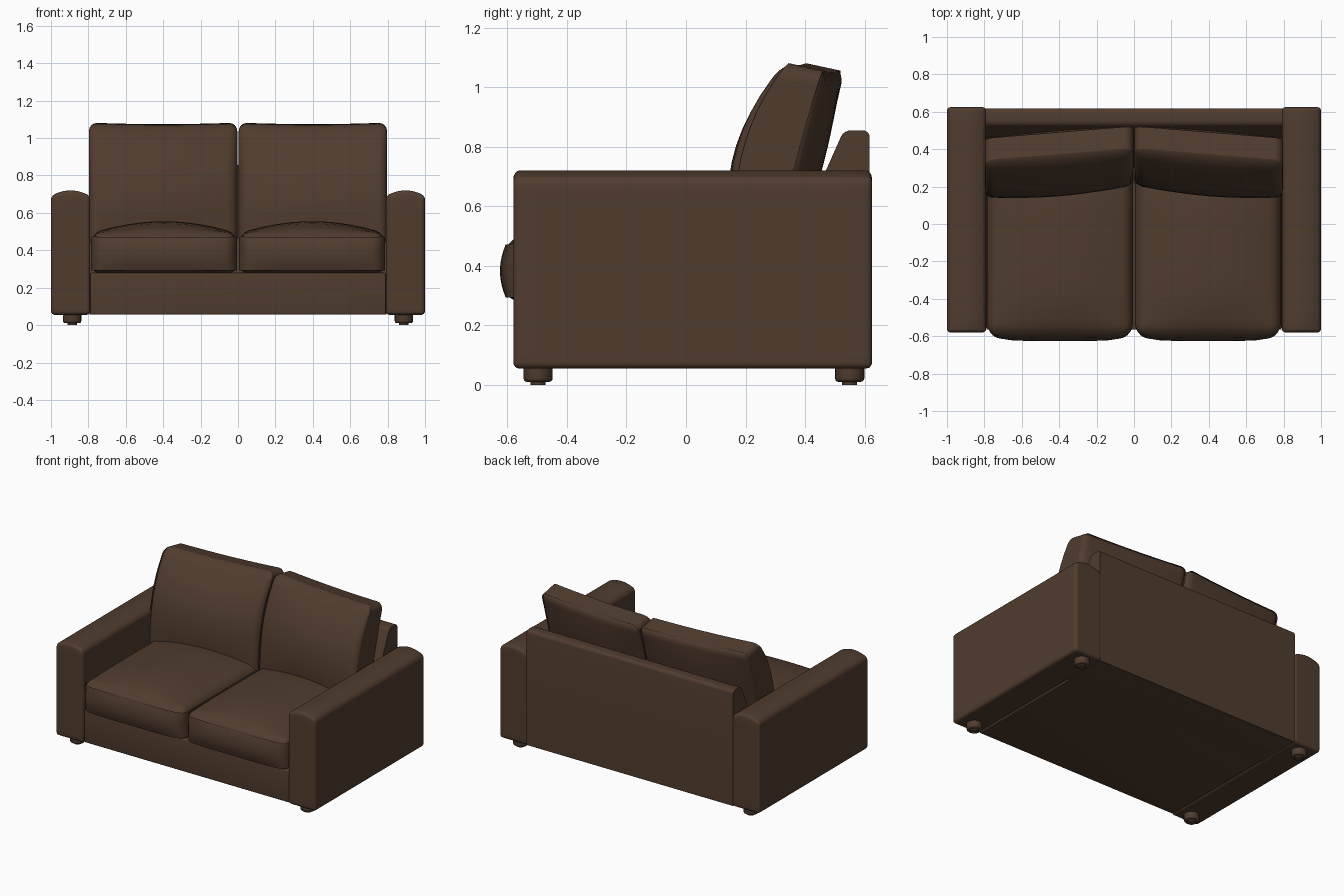
import bpy, bmesh
from mathutils import Vector

cube = bpy.data.objects.get("Cube")
if cube:
    bpy.data.objects.remove(cube, do_unlink=True)

BROWN = (0.080, 0.045, 0.027, 1.0)
leather = bpy.data.materials.new("brown leather")
leather.use_nodes = True
leather.diffuse_color = BROWN
shader = leather.node_tree.nodes["Principled BSDF"]
shader.inputs["Base Color"].default_value = BROWN
shader.inputs["Roughness"].default_value = 0.6


def finish(bm, name, angle=0.6):
    """Turn a bmesh into a smooth shaded leather object."""
    bmesh.ops.recalc_face_normals(bm, faces=bm.faces[:])
    mesh = bpy.data.meshes.new(name)
    bm.to_mesh(mesh)
    bm.free()
    mesh.materials.append(leather)
    obj = bpy.data.objects.new(name, mesh)
    bpy.context.collection.objects.link(obj)
    bpy.ops.object.select_all(action="DESELECT")
    obj.select_set(True)
    bpy.context.view_layer.objects.active = obj
    bpy.ops.object.shade_smooth_by_angle(angle=angle)
    return obj


def soft_box(name, low, high, radius, deform=None, cuts=11):
    """Rounded box; deform(co, u, v, w) moves points, u v w run -1..1."""
    low, high = Vector(low), Vector(high)
    mid, half = (low + high) / 2, (high - low) / 2
    bm = bmesh.new()
    bmesh.ops.create_cube(bm, size=2)
    for v in bm.verts:
        v.co = mid + v.co * half
    if deform:
        bmesh.ops.subdivide_edges(bm, edges=bm.edges[:], cuts=cuts, use_grid_fill=True)
    corners = [e for e in bm.edges if e.calc_face_angle(0) > 1]
    bmesh.ops.bevel(bm, geom=corners, offset=radius, segments=4, profile=0.5,
                    affect="EDGES", clamp_overlap=False)
    if deform:
        for v in bm.verts:
            u, t, w = ((v.co[i] - mid[i]) / half[i] for i in range(3))
            v.co = deform(v.co.copy(), u, t, w)
    return finish(bm, name)


# Arched tops of the arms
def arm_shape(co, u, v, w):
    co.z += 0.03 * (1 - u * u) * max(w, 0) ** 4
    return co


# Seat cushion: crowned top, bulging front, tucked underside
def seat_shape(co, u, v, w):
    co.z += 0.065 * (1 - u * u) * (1 - v ** 4) * max(w, 0)
    co.y -= 0.04 * (1 - u ** 6) * (1 - 0.7 * w * w) * max(-v, 0) ** 4
    return co


# Back cushion: leaning curved front, straight rear, turned toward the outside
def back_shape(side):
    def shape(co, u, v, w):
        s = (w + 1) / 2
        front = 0.14 + 0.19 * s ** 3
        rear = 0.30 + 0.17 * s
        turn = 0.065 * (1 - u * side) / 2
        puff = (1 - u * u) * (1 - w * w)
        co.y = front + (rear - front) * (v + 1) / 2 + turn + 0.035 * v * puff
        co.z -= 0.015 * (v + 1) * s + 0.008 * (1 - u * u) * s
        return co
    return shape


def foot(name, x, y):
    """Short round foot with a small glide underneath."""
    bm = bmesh.new()
    for radius, z0, z1 in ((0.049, 0.01, 0.07), (0.025, 0.0, 0.02)):
        part = bmesh.ops.create_cone(bm, cap_ends=True, segments=24, radius1=radius,
                                     radius2=radius, depth=z1 - z0)
        for v in part["verts"]:
            v.co += Vector((x, y, (z0 + z1) / 2))
    rim = [e for e in bm.edges if e.calc_face_angle(0) > 1
           and all(abs(v.co.z - 0.01) < 0.001 for v in e.verts)]
    bmesh.ops.bevel(bm, geom=rim, offset=0.012, segments=3, profile=0.5, affect="EDGES")
    return finish(bm, name)


# Base under the cushions
soft_box("base", (-0.79, -0.565, 0.056), (0.79, 0.6, 0.28), 0.008)

# Back frame: sloped profile extruded across the width
profile = [(0.617, 0.056), (0.617, 0.855), (0.53, 0.855), (0.47, 0.72), (0.3, 0.28), (0.3, 0.056)]
bm = bmesh.new()
panel = bm.faces.new([bm.verts.new((-0.795, y, z)) for y, z in profile])
side_geom = bmesh.ops.extrude_face_region(bm, geom=[panel])["geom"]
for v in side_geom:
    if isinstance(v, bmesh.types.BMVert):
        v.co.x = 0.795
bmesh.ops.recalc_face_normals(bm, faces=bm.faces[:])
top_edges = [e for e in bm.edges if all(v.co.z > 0.8 for v in e.verts)
             and abs(e.verts[0].co.x - e.verts[1].co.x) > 1]
bmesh.ops.bevel(bm, geom=top_edges, offset=0.022, segments=4, profile=0.5, affect="EDGES")
finish(bm, "back_frame")

# Paired parts
for side, label in ((1, "left"), (-1, "right")):
    def span(a, b):
        return sorted((a * side, b * side))

    x0, x1 = span(0.79, 1.0)
    soft_box(label + "_arm", (x0, -0.58, 0.055), (x1, 0.625, 0.69), 0.02, arm_shape)
    x0, x1 = span(0.006, 0.785)
    soft_box(label + "_seat_cushion", (x0, -0.585, 0.275), (x1, 0.36, 0.49), 0.05, seat_shape)
    x0, x1 = span(0.004, 0.797)
    soft_box(label + "_back_cushion", (x0, 0.2, 0.42), (x1, 0.42, 1.085), 0.045,
             back_shape(side))
    for y, place in ((-0.497, "front"), (0.55, "rear")):
        foot(label + "_" + place + "_foot", 0.887 * side, y)
